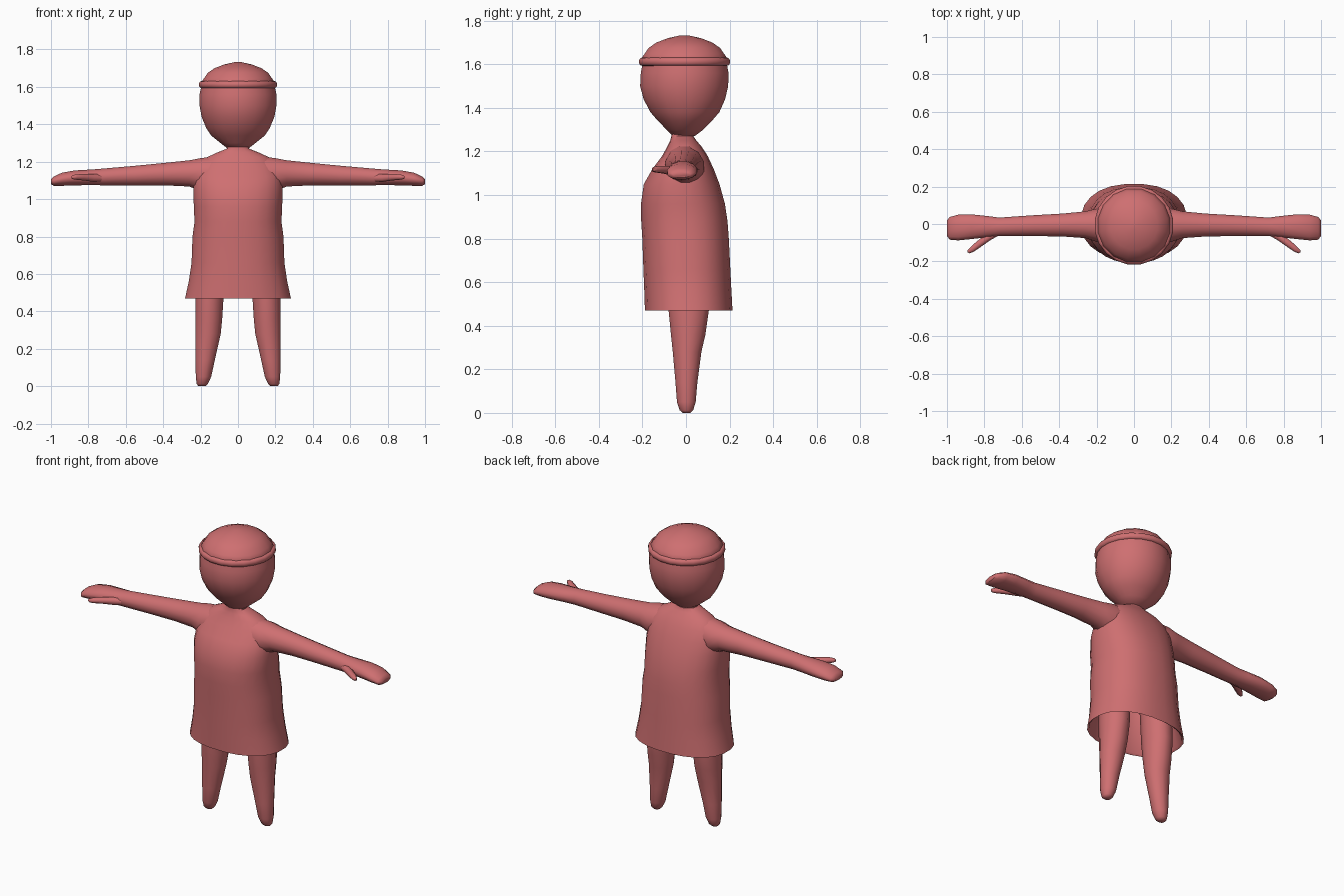
import bpy, bmesh, math

red = bpy.data.materials.new("soft_red")
red.diffuse_color = (0.62, 0.16, 0.165, 1)


def finish(name, bm, sharp=50):
    bmesh.ops.recalc_face_normals(bm, faces=bm.faces)
    me = bpy.data.meshes.new(name)
    bm.to_mesh(me)
    bm.free()
    me.materials.append(red)
    me.shade_smooth()
    me.set_sharp_from_angle(angle=math.radians(sharp))
    ob = bpy.data.objects.new(name, me)
    bpy.context.collection.objects.link(ob)
    return ob


def loft(name, rings, axis="z", n=16, power=2.0, flip=1, sharp=50):
    """Skin oval rings given as (position, u_low, u_high, v_low, v_high)."""
    bm = bmesh.new()
    loops = []
    for p, u0, u1, v0, v1 in rings:
        loop = []
        for i in range(n):
            a = 2 * math.pi * (i + 0.5) / n
            c, s = math.cos(a), math.sin(a)
            u = (u0 + u1) / 2 + (u1 - u0) / 2 * math.copysign(abs(c) ** (2 / power), c)
            v = (v0 + v1) / 2 + (v1 - v0) / 2 * math.copysign(abs(s) ** (2 / power), s)
            co = (u * flip, v, p) if axis == "z" else (p * flip, u, v)
            loop.append(bm.verts.new(co))
        loops.append(loop)
    for a, b in zip(loops, loops[1:]):
        for i in range(n):
            j = (i + 1) % n
            bm.faces.new((a[i], a[j], b[j], b[i]))
    bm.faces.new(loops[0])
    bm.faces.new(loops[-1])
    return finish(name, bm, sharp)


# Dress: hollow skirt, body, shoulders and neck
dress = [(z, -w, w, f, b) for z, w, f, b in [
    (0.76, 0.21, -0.17, 0.17), (0.48, 0.272, -0.178, 0.202),
    (0.47, 0.285, -0.19, 0.215), (0.56, 0.265, -0.193, 0.21),
    (0.66, 0.25, -0.197, 0.205), (0.80, 0.245, -0.202, 0.198),
    (0.88, 0.234, -0.207, 0.192), (0.96, 0.238, -0.208, 0.18),
    (1.05, 0.24, -0.195, 0.155), (1.12, 0.235, -0.155, 0.128),
    (1.18, 0.21, -0.11, 0.10), (1.225, 0.165, -0.085, 0.07),
    (1.25, 0.11, -0.073, 0.048), (1.27, 0.06, -0.068, 0.035),
    (1.32, 0.055, -0.065, 0.035)]]
loft("dress", dress, n=24, power=2.3)

# Head
head = [(z, -w, w, f, b) for z, w, f, b in [
    (1.27, 0.055, -0.06, 0.04), (1.30, 0.095, -0.09, 0.08),
    (1.34, 0.145, -0.13, 0.12), (1.38, 0.172, -0.165, 0.155),
    (1.44, 0.197, -0.197, 0.182), (1.50, 0.208, -0.213, 0.196),
    (1.56, 0.208, -0.21, 0.198), (1.62, 0.195, -0.198, 0.186)]]
loft("head", head, n=20)

# Cap dome and rolled brim
cap = [(z, -w, w, -w - 0.01, w - 0.005) for z, w in [
    (1.60, 0.19), (1.63, 0.197), (1.65, 0.182), (1.675, 0.165),
    (1.70, 0.128), (1.72, 0.075), (1.732, 0.02)]]
loft("cap", cap, n=16)
brim = [(1.612 + 0.019 * math.sin(a), *(s * (0.197 + 0.015 * math.cos(a)) - o
         for s, o in ((-1, 0), (1, 0), (-1, 0.007), (1, 0.007))))
        for a in [math.pi * (k / 6 - 0.5) for k in range(7)]]
loft("cap_brim", brim, n=20, sharp=80)

for side, flip in (("right", 1), ("left", -1)):
    # Tapered leg
    loft(side + "_leg", [
        (0.0, 0.172, 0.212, -0.015, 0.02), (0.012, 0.16, 0.222, -0.03, 0.034),
        (0.05, 0.142, 0.227, -0.043, 0.046), (0.14, 0.122, 0.229, -0.05, 0.054),
        (0.28, 0.09, 0.23, -0.063, 0.073), (0.36, 0.082, 0.23, -0.072, 0.092),
        (0.47, 0.075, 0.23, -0.083, 0.108), (0.80, 0.06, 0.22, -0.09, 0.11)],
        n=12, flip=flip)
    # Arm running into a flat mitten hand
    loft(side + "_arm", [
        (0.10, -0.10, 0.075, 1.03, 1.235), (0.20, -0.098, 0.085, 1.04, 1.222),
        (0.26, -0.078, 0.07, 1.065, 1.21), (0.38, -0.069, 0.058, 1.071, 1.197),
        (0.55, -0.066, 0.048, 1.072, 1.18), (0.72, -0.066, 0.036, 1.072, 1.165),
        (0.78, -0.072, 0.044, 1.074, 1.16), (0.87, -0.083, 0.054, 1.072, 1.155),
        (0.94, -0.09, 0.052, 1.07, 1.143), (0.985, -0.086, 0.04, 1.07, 1.122),
        (1.0, -0.065, 0.02, 1.08, 1.108)], axis="x", n=12, flip=flip)
    # Thumb
    loft(side + "_thumb", [
        (0.71, -0.055, -0.01, 1.09, 1.135), (0.77, -0.09, -0.04, 1.09, 1.135),
        (0.82, -0.125, -0.075, 1.098, 1.135), (0.86, -0.152, -0.108, 1.102, 1.134),
        (0.88, -0.158, -0.13, 1.105, 1.13), (0.89, -0.152, -0.14, 1.11, 1.124)],
        axis="x", n=8, flip=flip)
